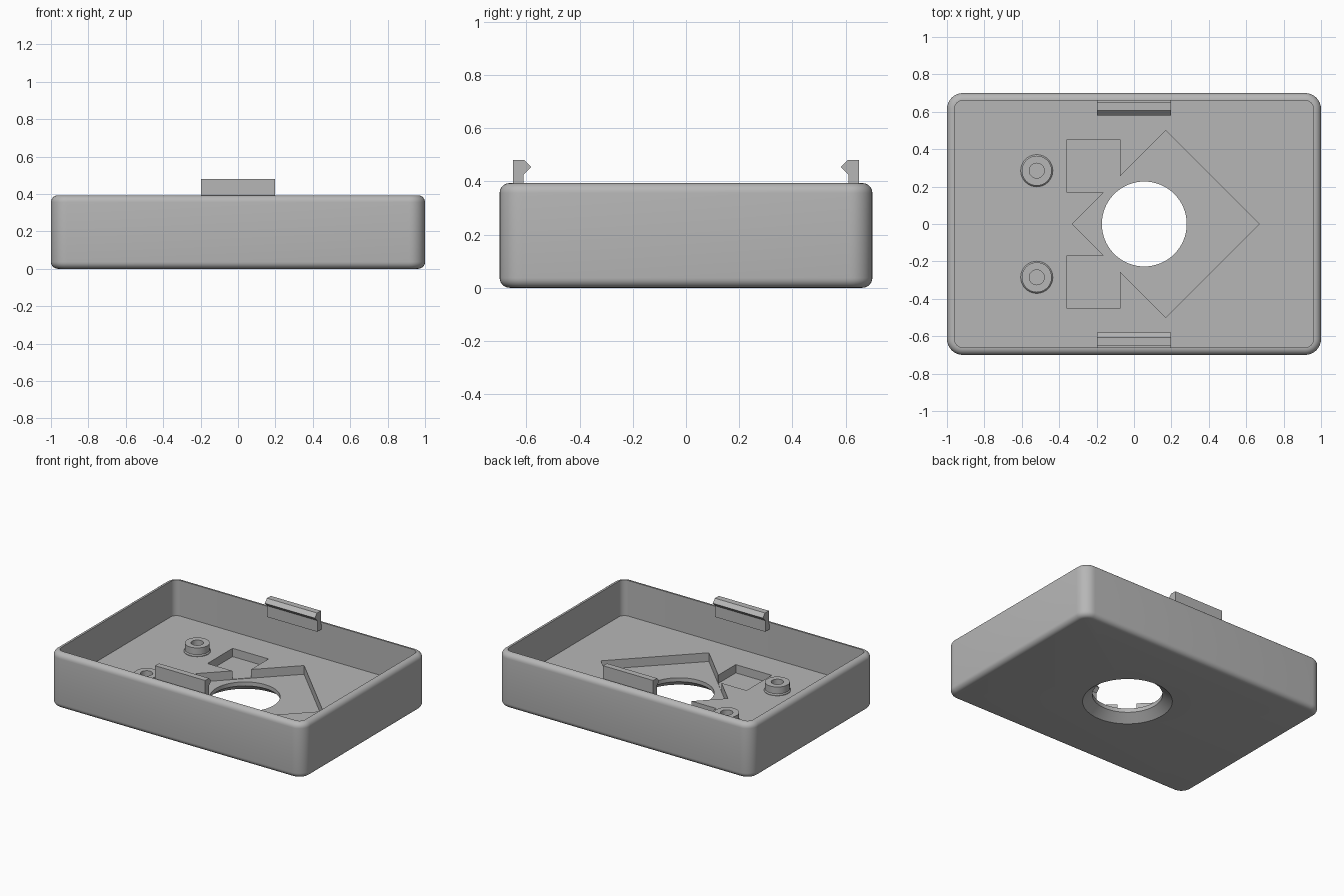
import bpy, bmesh
from math import sin, cos, pi, radians

cube = bpy.data.objects.get("Cube")
if cube:
    bpy.data.objects.remove(cube, do_unlink=True)

# One plain grey plastic
grey = bpy.data.materials.new("grey_plastic")
grey.use_nodes = True
COLOUR = (0.47, 0.47, 0.47, 1)
grey.diffuse_color = COLOUR
grey.node_tree.nodes["Principled BSDF"].inputs["Base Color"].default_value = COLOUR

HX, HY, HEIGHT = 1.0, 0.7, 0.393
CORNER, EDGE, WALL = 0.085, 0.037, 0.038
FLOOR, POCKET = 0.14, 0.078


def loft(name, rings, closed=False):
    """Skin a stack of equal-length rings; cap the ends unless closed."""
    bm = bmesh.new()
    rows = [[bm.verts.new(p) for p in ring] for ring in rings]
    pairs = list(zip(rows, rows[1:]))
    if closed:
        pairs.append((rows[-1], rows[0]))
    for low, high in pairs:
        for i in range(len(low)):
            j = (i + 1) % len(low)
            bm.faces.new((low[i], low[j], high[j], high[i]))
    if not closed:
        bm.faces.new(rows[0][::-1])
        bm.faces.new(rows[-1])
    bmesh.ops.recalc_face_normals(bm, faces=bm.faces)
    mesh = bpy.data.meshes.new(name)
    bm.to_mesh(mesh)
    bm.free()
    mesh.materials.append(grey)
    obj = bpy.data.objects.new(name, mesh)
    bpy.context.collection.objects.link(obj)
    return obj


def rounded(inset, z, steps=8):
    """Rounded rectangle ring, inset from the outer wall."""
    r = max(CORNER - inset, 0.03)
    pts = []
    for q, (sx, sy) in enumerate([(1, 1), (-1, 1), (-1, -1), (1, -1)]):
        for k in range(steps + 1):
            a = (q + k / steps) * pi / 2
            pts.append((sx * (HX - inset - r) + r * cos(a),
                        sy * (HY - inset - r) + r * sin(a), z))
    return pts


def circle(x, y, r, z, n=64, turn=0):
    return [(x + r * cos(turn + 2 * pi * i / n),
             y + r * sin(turn + 2 * pi * i / n), z) for i in range(n)]


def activate(obj):
    bpy.ops.object.select_all(action='DESELECT')
    obj.select_set(True)
    bpy.context.view_layer.objects.active = obj


def smooth(obj):
    activate(obj)
    bpy.ops.object.shade_smooth_by_angle(angle=radians(30))


def cut(obj, cutter):
    cutter.hide_render = True
    mod = obj.modifiers.new("cut", 'BOOLEAN')
    mod.operation, mod.solver, mod.object = 'DIFFERENCE', 'EXACT', cutter
    activate(obj)
    bpy.ops.object.modifier_apply(modifier=mod.name)
    bpy.data.objects.remove(cutter, do_unlink=True)


# Tray shell: rounded bottom edge, walls, rounded rim, inner walls down to the floor
STEPS = 6
arc = [k / STEPS * pi / 2 for k in range(STEPS + 1)]
rings = [rounded(EDGE * (1 - sin(a)), EDGE * (1 - cos(a))) for a in arc]
rings += [rounded(EDGE * (1 - cos(a)), HEIGHT - EDGE * (1 - sin(a))) for a in arc]
rings += [rounded(WALL + 0.002, HEIGHT), rounded(WALL + 0.002, FLOOR)]
tray = loft("tray", rings)

# Diamond recess and two square recesses in the floor
cut(tray, loft("diamond_cutter", [circle(0.17, 0, 0.5, z, 4) for z in (POCKET, 0.25)]))
for side in (1, -1):
    cut(tray, loft("square_cutter",
                   [circle(-0.217, side * 0.31, 0.2, z, 4, pi / 4) for z in (POCKET + 0.003, 0.25)]))

# Round opening, flared towards the underside
HOLE_X, HOLE_R, FLARE = 0.055, 0.227, 0.29
cut(tray, loft("opening_cutter", [
    circle(HOLE_X, 0, FLARE + 0.012, -0.01),
    circle(HOLE_X, 0, HOLE_R, 0.05),
    circle(HOLE_X, 0, HOLE_R, 0.25)]))
smooth(tray)

# Hollow screw posts
POST = [(0.086, FLOOR - 0.01), (0.086, FLOOR + 0.004), (0.08, FLOOR + 0.012),
        (0.08, 0.2), (0.04, 0.2), (0.04, FLOOR + 0.002), (0.04, FLOOR - 0.01)]
for side, label in ((1, "back"), (-1, "front")):
    post = loft("screw_post_" + label,
                [circle(-0.52, side * 0.285, r, z, 40) for r, z in POST], closed=True)
    smooth(post)

# Snap clips with inward hooks, standing inside the long walls
CLIP = [(0.664, 0.345), (0.664, 0.38), (0.65, 0.38), (0.65, 0.48),
        (0.607, 0.48), (0.581, 0.454), (0.61, 0.425), (0.61, 0.345)]
for side, label in ((1, "back"), (-1, "front")):
    loft("snap_clip_" + label,
         [[(x, side * y, z) for y, z in CLIP] for x in (-0.197, 0.197)])
